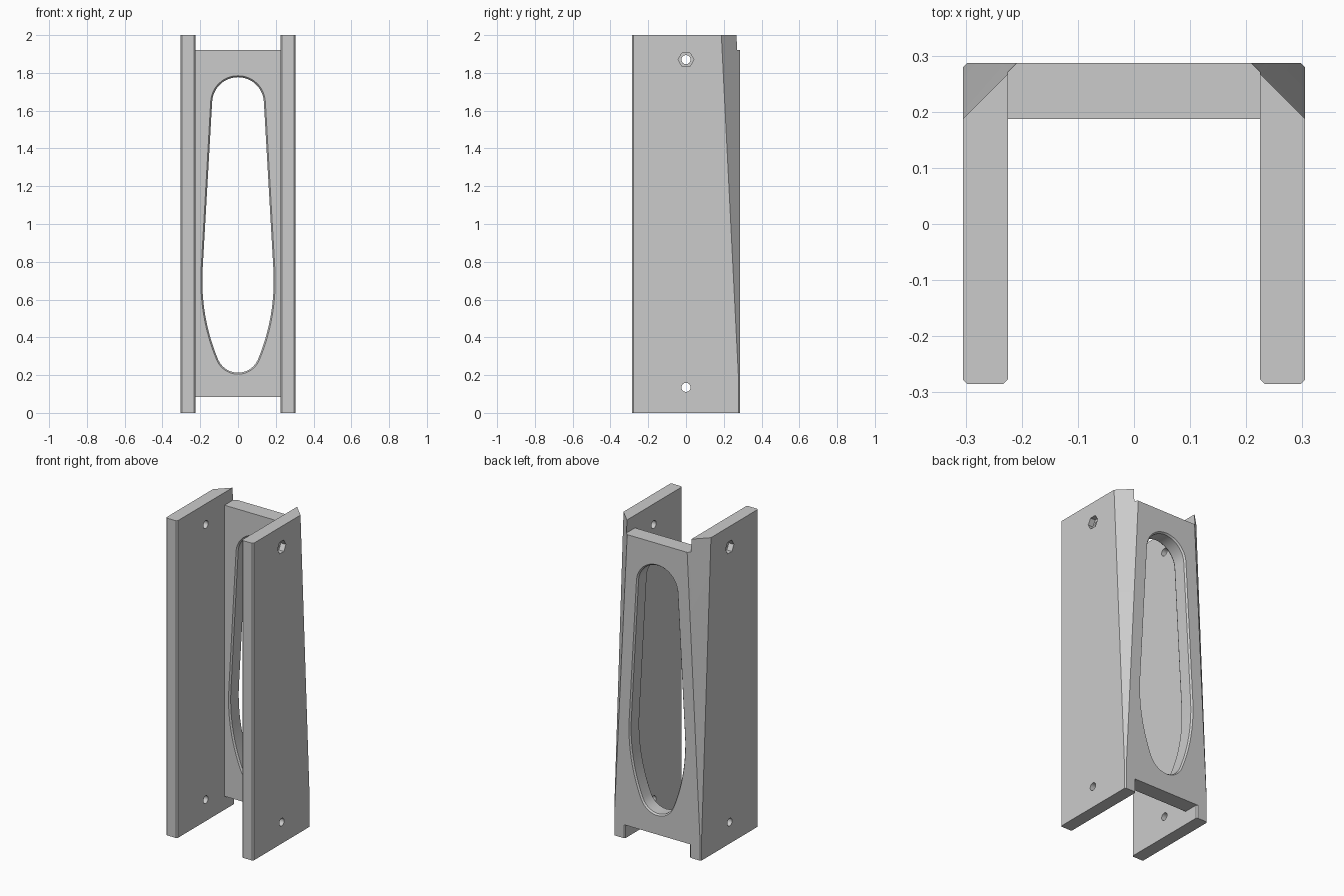
import bpy, bmesh, math
from mathutils import Vector

if "Cube" in bpy.data.objects:
    bpy.data.objects.remove(bpy.data.objects["Cube"])

grey = bpy.data.materials.new("plain grey")
grey.use_nodes = True
COLOUR = (0.6, 0.6, 0.6, 1)
grey.diffuse_color = COLOUR
grey.node_tree.nodes["Principled BSDF"].inputs["Base Color"].default_value = COLOUR


def loft(name, rings):
    """Solid through matching rings of points, capped at both ends."""
    bm = bmesh.new()
    rows = [[bm.verts.new(p) for p in ring] for ring in rings]
    n = len(rows[0])
    for a, b in zip(rows, rows[1:]):
        for i in range(n):
            j = (i + 1) % n
            bm.faces.new((a[i], a[j], b[j], b[i]))
    bm.faces.new(rows[0])
    bm.faces.new(rows[-1])
    bmesh.ops.recalc_face_normals(bm, faces=bm.faces[:])
    mesh = bpy.data.meshes.new(name)
    bm.to_mesh(mesh)
    bm.free()
    mesh.materials.append(grey)
    obj = bpy.data.objects.new(name, mesh)
    bpy.context.collection.objects.link(obj)
    return obj


def bevelled_slab(name, x0, x1, y0, y1, z0, z1, c):
    """Upright slab with small chamfers on its vertical edges."""
    plan = [(x0 + c, y0), (x1 - c, y0), (x1, y0 + c), (x1, y1 - c),
            (x1 - c, y1), (x0 + c, y1), (x0, y1 - c), (x0, y0 + c)]
    return loft(name, [[(x, y, z) for x, y in plan] for z in (z0, z1)])


def slice_corner(obj, side):
    """Trim the back corner with a slope that widens toward the top."""
    bm = bmesh.new()
    bm.from_mesh(obj.data)
    cut = bmesh.ops.bisect_plane(
        bm, geom=bm.verts[:] + bm.edges[:] + bm.faces[:], dist=1e-5,
        plane_co=Vector((side * 0.246, 0.246, 2)),
        plane_no=Vector((side, 1, 0.05)), clear_outer=True)["geom_cut"]
    edges = [e for e in cut if isinstance(e, bmesh.types.BMEdge)]
    bmesh.ops.contextual_create(bm, geom=edges)
    bmesh.ops.recalc_face_normals(bm, faces=bm.faces[:])
    bm.to_mesh(obj.data)
    bm.free()


def subtract(obj, cutter):
    mod = obj.modifiers.new("cut", "BOOLEAN")
    mod.operation = "DIFFERENCE"
    mod.solver = "EXACT"
    mod.object = cutter
    cutter.hide_render = True
    bpy.context.view_layer.objects.active = obj
    bpy.ops.object.modifier_apply(modifier=mod.name)
    bpy.data.objects.remove(cutter)


def x_prism(name, xa, xb, z, r, sides):
    def ring(x):
        turns = [math.tau * i / sides for i in range(sides)]
        return [(x, r * math.cos(t), z + r * math.sin(t)) for t in turns]
    return loft(name, [ring(xa), ring(xb)])


def opening(inset):
    """Tapered window outline: top arc, long side arcs, bottom arc."""
    def arc(cx, cz, r, a0, a1, n):
        angles = [math.radians(a0 + (a1 - a0) * i / n) for i in range(n + 1)]
        return [(cx + (r - inset) * math.cos(a), cz + (r - inset) * math.sin(a))
                for a in angles]
    half = arc(0, 1.64, 0.145, 90, 3, 16)
    half += arc(-0.895, 0.7, 1.092, 3, -22.6, 14)
    half += arc(0, 0.327, 0.122, -22.6, -90, 12)[1:]
    return half + [(-x, z) for x, z in half[-2:0:-1]]


# Side plates with bolt holes and hexagonal nut pockets
for side, label in ((1, "left"), (-1, "right")):
    xa, xb = sorted((side * 0.225, side * 0.305))
    plate = bevelled_slab(label + "_side_plate", xa, xb, -0.285, 0.287, 0, 2, 0.008)
    slice_corner(plate, side)
    for z in (0.135, 1.87):
        subtract(plate, x_prism("bolt_cutter", side * 0.2, side * 0.33, z, 0.024, 24))
    subtract(plate, x_prism("nut_cutter", side * 0.27, side * 0.33, 1.87, 0.042, 6))

# Back panel joining the plates, with its chamfered window
panel = bevelled_slab("back_panel", -0.235, 0.235, 0.187, 0.287, 0.085, 1.92, 0.001)
for side in (1, -1):
    slice_corner(panel, side)
stations = ((0.177, -0.008), (0.197, 0.008), (0.277, 0.008), (0.297, -0.008))
subtract(panel, loft("window_cutter",
                     [[(x, y, z) for x, z in opening(d)] for y, d in stations]))

# Smooth the curved walls, keep the edges crisp
for obj in bpy.context.collection.objects:
    if obj.name.endswith(("side_plate", "back_panel")):
        bpy.ops.object.select_all(action="DESELECT")
        obj.select_set(True)
        bpy.context.view_layer.objects.active = obj
        bpy.ops.object.shade_smooth_by_angle(angle=math.radians(25))
